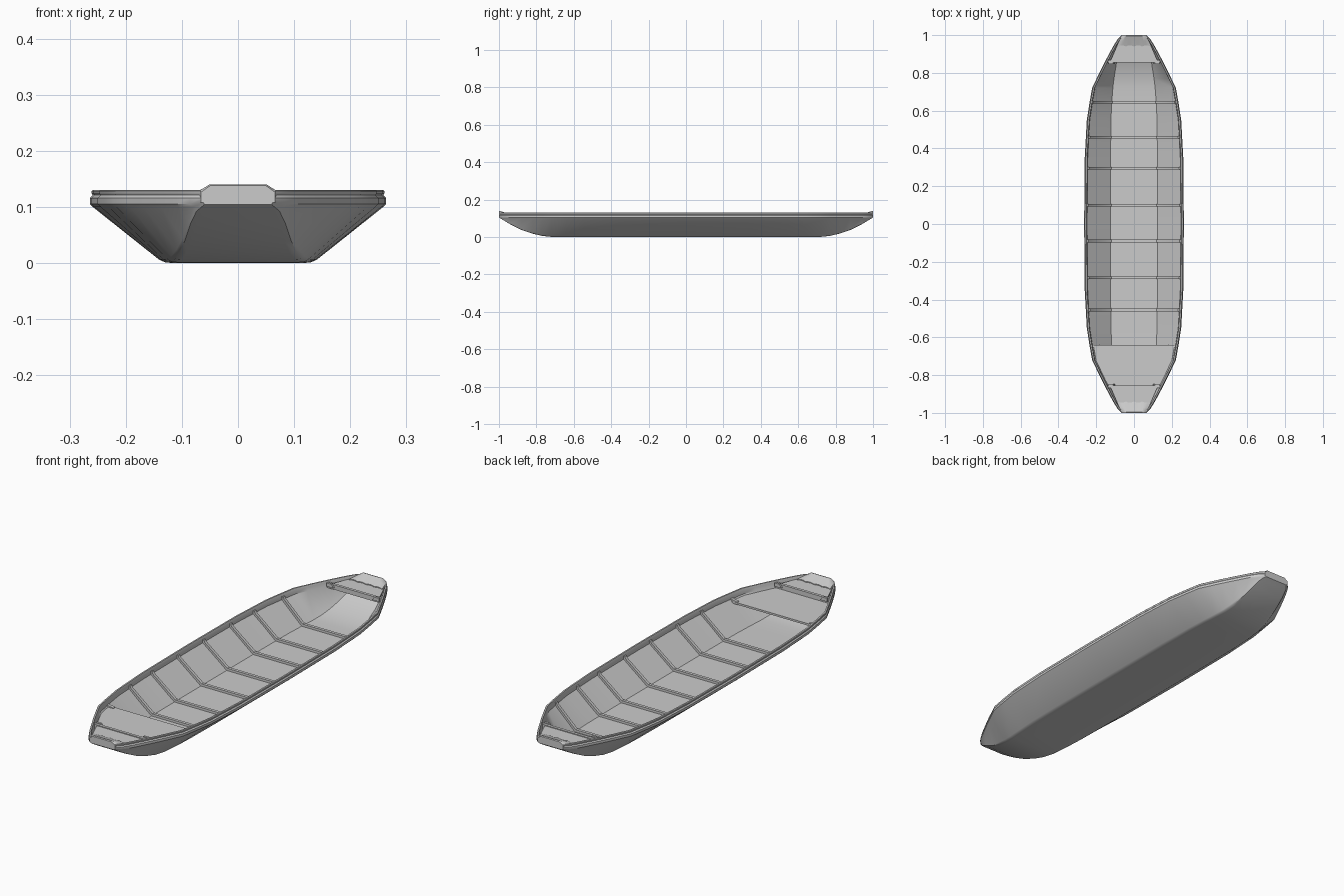
import bpy, bmesh, math

cube = bpy.data.objects.get("Cube")
if cube:
    bpy.data.objects.remove(cube, do_unlink=True)

grey = bpy.data.materials.new("plain_grey")
grey.use_nodes = True
grey.diffuse_color = (0.6, 0.6, 0.6, 1)
grey.node_tree.nodes["Principled BSDF"].inputs["Base Color"].default_value = (0.6, 0.6, 0.6, 1)

# Half-length stations: y, rim half-width, chine half-width, keel height
STATIONS = [
    (0, .264, .13, 0), (.35, .261, .13, 0), (.55, .25, .128, 0),
    (.64, .236, .124, 0), (.72, .222, .118, .001), (.77, .198, .112, .006),
    (.82, .174, .104, .018), (.88, .143, .095, .038), (.94, .111, .085, .068),
    (.98, .086, .074, .092), (1, .066, .06, .104),
]


def station(y):
    """Rim half-width, chine half-width and keel height at any y."""
    y = abs(y)
    for a, b in zip(STATIONS, STATIONS[1:]):
        if y <= b[0]:
            t = (y - a[0]) / (b[0] - a[0])
            return [p + (q - p) * t for p, q in zip(a[1:], b[1:])]


def make(name, verts, faces, smooth=35):
    mesh = bpy.data.meshes.new(name)
    bm = bmesh.new()
    vs = [bm.verts.new(v) for v in verts]
    for f in faces:
        bm.faces.new([vs[i] for i in f])
    bmesh.ops.recalc_face_normals(bm, faces=bm.faces)
    bm.to_mesh(mesh)
    bm.free()
    mesh.materials.append(grey)
    mesh.shade_smooth()
    mesh.set_sharp_from_angle(angle=math.radians(smooth))
    obj = bpy.data.objects.new(name, mesh)
    bpy.context.collection.objects.link(obj)
    return obj


def loft(name, rings):
    """Skin closed rings of equal length and cap both ends."""
    n = len(rings[0])
    verts = [v for r in rings for v in r]
    faces = [(k * n + i, k * n + (i + 1) % n, (k + 1) * n + (i + 1) % n, (k + 1) * n + i)
             for k in range(len(rings) - 1) for i in range(n)]
    faces += [range(n), range((len(rings) - 1) * n, len(rings) * n)]
    return make(name, verts, faces)


def symmetric(outer, inner, y):
    """Closed U-shaped ring from right-hand outer and inner profiles."""
    half = outer + inner
    left_in = [(-x, z) for x, z in reversed(inner)]
    left_out = [(-x, z) for x, z in reversed(outer)]
    return [(x, y, z) for x, z in half + left_in + left_out]


def block(name, y0, y1, w0, w1, z0, z1):
    """Plank across the boat, tapering from half-width w0 to w1."""
    return loft(name, [[(-w, y, z0), (w, y, z0), (w, y, z1), (-w, y, z1)]
                       for y, w in ((y0, w0), (y1, w1))])


# Hull shell with rounded chine, rubbing strake, groove and rim
def hull_ring(y):
    w, b, k = station(y)
    low = max(.1, k + .003)
    rise = min(.006, (low - k) * .3)
    outer = [(b - .012, k), (b, k + rise * .2), (b + (w - b) * .08, k + rise),
             (w - .005, low), (w, low + .005), (w, .116), (w - .005, .121),
             (w - .003, .124), (w - .003, .128), (w - .005, .13)]
    inner = [(w - .012, .13), (w - .015, .122), (w - .016, max(.104, k + .009)),
             (b - .006, k + .008)]
    return symmetric(outer, inner, y)


ys = sorted({s * st[0] for st in STATIONS for s in (-1, 1)})
loft("hull", [hull_ring(y) for y in ys])

# Cross ribs following the inside of the hull
for i, y in enumerate((-.455, -.285, -.09, .10, .295, .46, .645)):
    w, b, k = station(y)
    outer = [(b - .004, k + .004), (w - .012, .103), (w - .012, .118)]
    inner = [(w - .022, .118), (w - .026, .108), (b - .01, k + .019)]
    loft(f"rib_{i + 1}", [symmetric(outer, inner, y + d) for d in (-.007, .007)])

# Large front deck
deck_rings = []
for y in (-.64, -.72, -.86):
    w = station(y)[0] - .018
    deck_rings.append([(-w, y, .09), (w, y, .09), (w, y, .099), (-w, y, .099)])
loft("front_deck", deck_rings)
for side in (-1, 1):
    loft("deck_bracket", [[(side * x, y, z) for x, z in
                           ((.185, .097), (.224, .097), (.224, .108), (.185, .102))]
                          for y in (-.655, -.641)])

# Matching parts at the two ends
for s, end in ((-1, "front"), (1, "back")):
    w = station(.86)[0]
    block(end + "_crossbeam", s * .855, s * .868, w - .008, w - .014, .1, .122)
    block(end + "_small_deck", s * .866, s * .985, w - .03, .072, .108, .118)
    for side in (-1, 1):
        loft(end + "_beam_bracket", [[(side * x, s * y, z) for x, z in
                                      ((.1, .11), (.135, .11), (.135, .126), (.11, .126))]
                                     for y in (.846, .856)])

    # Raised tip plate with a scalloped inner edge
    columns = 17
    rings = []
    for c in range(columns):
        u = 2 * c / (columns - 1) - 1
        drop = .012 * max(0, abs(u) - .75) / .25
        wave = .006 * abs(math.sin(u * math.pi * 2))
        rows = [(.94 + wave, .086, .122), (.97, .078, .131), (.994, .068, .14), (1, .066, .138)]
        top = [(u * hw, s * y, z - drop * (y - .93) / .07) for y, hw, z in rows]
        rings.append(top + [(u * .066, s, .108), (u * .086, s * (.94 + wave), .112)])
    loft(end + "_tip_plate", rings)
